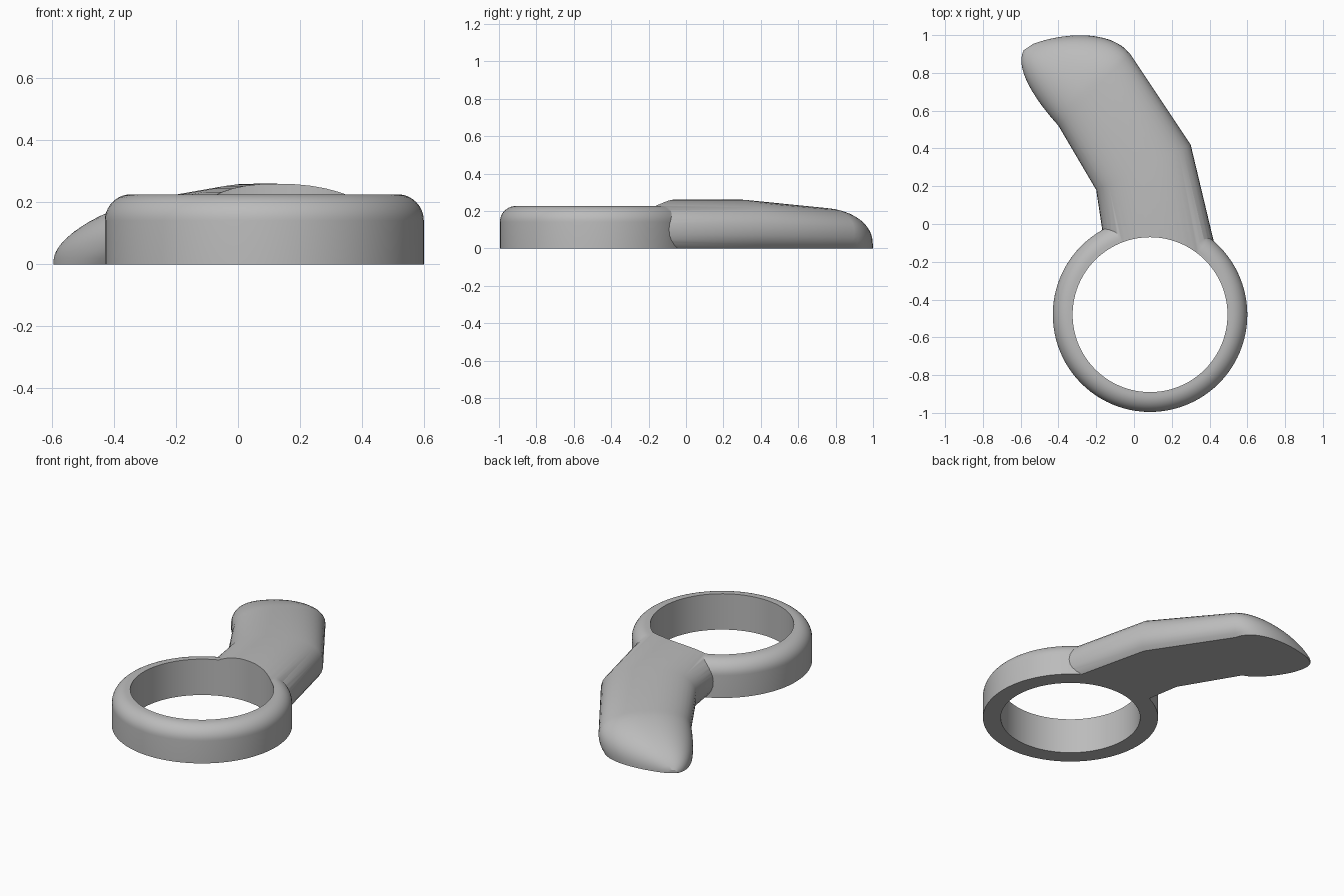
import bpy, bmesh, math
from mathutils import Vector

if "Cube" in bpy.data.objects:
    bpy.data.objects.remove(bpy.data.objects["Cube"])

grey = bpy.data.materials.new("matte_grey")
grey.use_nodes = True
grey.diffuse_color = (0.5, 0.5, 0.5, 1)
grey.node_tree.nodes["Principled BSDF"].inputs["Base Color"].default_value = grey.diffuse_color

CENTRE = Vector((0.085, -0.48))
OUTER, INNER, HEIGHT, FILLET = 0.515, 0.41, 0.226, 0.085
SEGMENTS = 96


def loft(name, loops, closed_ends=True):
    """Skin a list of equal-length closed loops and cap both ends."""
    bm = bmesh.new()
    rows = [[bm.verts.new(p) for p in loop] for loop in loops]
    n = len(rows[0])
    for a, b in zip(rows, rows[1:]):
        for i in range(n):
            j = (i + 1) % n
            bm.faces.new((a[i], a[j], b[j], b[i]))
    bm.faces.new(rows[0])
    bm.faces.new(rows[-1])
    bmesh.ops.recalc_face_normals(bm, faces=bm.faces)
    mesh = bpy.data.meshes.new(name)
    bm.to_mesh(mesh)
    bm.free()
    mesh.materials.append(grey)
    obj = bpy.data.objects.new(name, mesh)
    bpy.context.collection.objects.link(obj)
    return obj


def circle(radius, z):
    steps = [2 * math.pi * i / SEGMENTS for i in range(SEGMENTS)]
    return [(CENTRE.x + radius * math.cos(a), CENTRE.y + radius * math.sin(a), z) for a in steps]


def section(left, right, height, belly, count=28, power=2.3):
    """Flat-bottomed oval standing on the ground between two plan points."""
    mid, half = (left + right) / 2, (right - left) / 2
    low = -math.asin((belly / (1 - belly)) ** (power / 2))
    loop = []
    for i in range(count + 1):
        t = low + (math.pi - 2 * low) * i / count
        c, s = math.cos(t), math.sin(t)
        u = math.copysign(abs(c) ** (2 / power), c)
        v = math.copysign(abs(s) ** (2 / power), s)
        p = mid + half * u
        z = height * (belly + (1 - belly) * v)
        loop.append((p.x, p.y, 0.0 if i in (0, count) else max(z, 0)))
    return loop


def bezier(points, t):
    a, b, c, d = (Vector(p) for p in points)
    s = 1 - t
    return a * s**3 + b * 3 * s * s * t + c * 3 * s * t * t + d * t**3


def boolean(target, cutter, operation):
    mod = target.modifiers.new(operation.lower(), "BOOLEAN")
    mod.object, mod.operation, mod.solver = cutter, operation, "EXACT"
    bpy.context.view_layer.objects.active = target
    bpy.ops.object.modifier_apply(modifier=mod.name)
    bpy.data.objects.remove(cutter)


# Round body with a filleted top edge
rings = [circle(OUTER, 0)]
for k in range(11):
    a = math.pi / 2 * k / 10
    rings.append(circle(OUTER - FILLET * (1 - math.cos(a)), HEIGHT - FILLET * (1 - math.sin(a))))
body = loft("ring_with_handle", rings)

# Bent handle: two straight stretches
BELLY = 0.385
sections = [
    section(Vector((-0.135, -0.25)), Vector((0.46, -0.25)), 0.26, BELLY),
    section(Vector((-0.2, 0.18)), Vector((0.3, 0.42)), 0.26, BELLY),
]

# Rounded tip sloping down to the ground
left_edge = [(-0.4, 0.52), (-0.5, 0.63), (-0.66, 0.84), (-0.57, 0.94)]
right_edge = [(-0.02, 0.9), (-0.12, 1.03), (-0.38, 1.02), (-0.57, 0.94)]
TIP_STEPS = 16
for k in range(TIP_STEPS):
    t = k / TIP_STEPS
    sections.append(section(bezier(left_edge, t), bezier(right_edge, t),
                            0.217 * (1 - t**1.6), BELLY * (1 - t) ** 1.5))
handle = loft("handle", sections)

# Join the handle, then bore the finger hole through both
boolean(body, handle, "UNION")
boolean(body, loft("hole_cutter", [circle(INNER, -0.2), circle(INNER, 0.5)]), "DIFFERENCE")

body.select_set(True)
bpy.context.view_layer.objects.active = body
bpy.ops.object.shade_smooth_by_angle(angle=math.radians(30))
